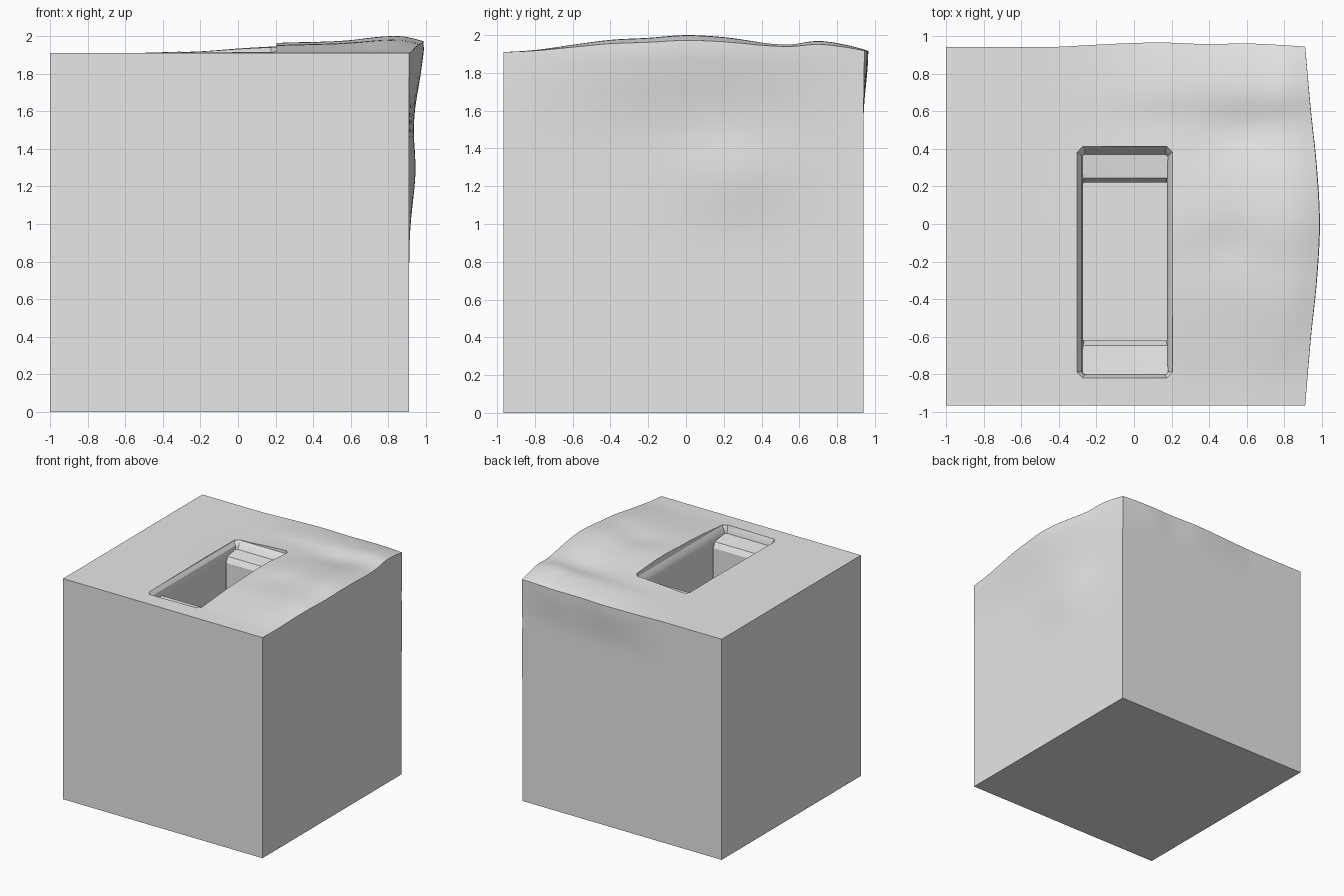
import bpy, bmesh, math

if "Cube" in bpy.data.objects:
    bpy.data.objects.remove(bpy.data.objects["Cube"])

X0, X1, Y0, Y1, TOP = -1.0, 0.91, -0.965, 0.94, 1.91


def curve(t, pts):
    """Smooth interpolation through (position, value) points, held at both ends."""
    if t <= pts[0][0]:
        return pts[0][1]
    if t >= pts[-1][0]:
        return pts[-1][1]

    def slope(i):
        a, b = pts[max(i - 1, 0)], pts[min(i + 1, len(pts) - 1)]
        return (b[1] - a[1]) / (b[0] - a[0])

    for i in range(len(pts) - 1):
        (p, v), (q, w) = pts[i], pts[i + 1]
        if t <= q:
            h = q - p
            s = (t - p) / h
            return ((2 * s**3 - 3 * s**2 + 1) * v + (s**3 - 2 * s**2 + s) * h * slope(i)
                    + (3 * s**2 - 2 * s**3) * w + (s**3 - s**2) * h * slope(i + 1))


def ramp(t, a, b):
    s = min(max((t - a) / (b - a), 0), 1)
    return s * s * (3 - 2 * s)


def blob(u, v, ru, rv):
    return math.exp(-(u / ru) ** 2 - (v / rv) ** 2)


# Swelling of the top (along x and y), right side and back
RISE_X = [(-0.5, 0), (-0.2, 0.012), (0, 0.035), (0.2, 0.052), (0.4, 0.06),
          (0.6, 0.07), (0.8, 0.09), (0.91, 0.062)]
RISE_Y = [(-0.965, 0), (-0.8, 0.12), (-0.6, 0.43), (-0.4, 0.72), (-0.2, 0.84), (0, 1),
          (0.2, 0.88), (0.4, 0.6), (0.55, 0.5), (0.7, 0.66), (0.85, 0.4), (0.94, 0.12)]
SIDE_Y = [(-0.965, 0), (-0.6, 0.4), (-0.3, 0.8), (0, 1), (0.3, 0.8), (0.6, 0.4), (0.94, 0)]
SIDE_Z = [(1.2, 0), (1.45, 0.1), (1.6, 0.35), (1.75, 0.75), (1.88, 1), (1.91, 0.95)]
BACK_X = [(-0.45, 0), (0.1, 0.025), (0.4, 0.016), (0.6, 0.02), (0.91, 0.004)]


def swell(co):
    x, y, z = co
    dz = curve(x, RISE_X) * curve(y, RISE_Y)
    dz -= 0.015 * blob(x - 0.6, y - 0.5, 0.2, 0.12)
    dz -= 0.012 * blob(x - 0.5, y + 0.1, 0.13, 0.13)
    dx = 0.08 * curve(y, SIDE_Y) * curve(z, SIDE_Z)
    dx += 0.032 * blob(y - 0.25, z - 1.28, 0.33, 0.24)
    dy = curve(x, BACK_X) * ramp(z, 1.55, TOP)
    co.x += dx * ramp(x, 0.6, X1)
    co.y += dy * ramp(y, 0.6, Y1)
    co.z += dz * ramp(z, 1.5, TOP)


def finish(name, bm, mat):
    bmesh.ops.recalc_face_normals(bm, faces=bm.faces)
    me = bpy.data.meshes.new(name)
    bm.to_mesh(me)
    bm.free()
    ob = bpy.data.objects.new(name, me)
    bpy.context.collection.objects.link(ob)
    me.materials.append(mat)
    return ob


grey = bpy.data.materials.new("plain grey")
grey.diffuse_color = (0.8, 0.8, 0.8, 1)
grey.use_nodes = True
grey.node_tree.nodes["Principled BSDF"].inputs["Base Color"].default_value = grey.diffuse_color

# Block with the swollen right half
bm = bmesh.new()
bmesh.ops.create_cube(bm, size=1)
bmesh.ops.subdivide_edges(bm, edges=bm.edges[:], cuts=43, use_grid_fill=True)
for v in bm.verts:
    v.co.x = X0 + (v.co.x + 0.5) * (X1 - X0)
    v.co.y = Y0 + (v.co.y + 0.5) * (Y1 - Y0)
    v.co.z = (v.co.z + 0.5) * TOP
    swell(v.co)
block = finish("block", bm, grey)

# Cutter for the pit: deep shaft, a ledge at each end, and a chamfered rim
bm = bmesh.new()


def ring(x0, x1, y0, y1, z, c):
    pts = [(x0 + c, y0), (x1 - c, y0), (x1, y0 + c), (x1, y1 - c),
           (x1 - c, y1), (x0 + c, y1), (x0, y1 - c), (x0, y0 + c)]
    return [bm.verts.new((x, y, z)) for x, y in pts]


rings = [ring(-0.270, 0.175, -0.62, 0.22, 0.95, 0.004),
         ring(-0.270, 0.175, -0.62, 0.22, 1.79, 0.004),
         ring(-0.272, 0.177, -0.645, 0.245, 1.835, 0.004),
         ring(-0.275, 0.180, -0.80, 0.37, 1.85, 0.012),
         ring(-0.280, 0.185, -0.805, 0.385, 1.88, 0.02),
         ring(-0.303, 0.205, -0.818, 0.412, 1.912, 0.03),
         ring(-0.303, 0.210, -0.818, 0.412, 2.2, 0.03)]
for a, b in zip(rings, rings[1:]):
    for i in range(8):
        j = (i + 1) % 8
        bm.faces.new((a[i], a[j], b[j], b[i]))
bm.faces.new(rings[0][::-1])
bm.faces.new(rings[-1])
cutter = finish("pit_cutter", bm, grey)
cutter.hide_render = True

# Cut the pit and smooth the soft areas only
bpy.context.view_layer.objects.active = block
block.select_set(True)
mod = block.modifiers.new("pit", 'BOOLEAN')
mod.operation = 'DIFFERENCE'
mod.solver = 'EXACT'
mod.object = cutter
bpy.ops.object.modifier_apply(modifier=mod.name)
bpy.data.objects.remove(cutter, do_unlink=True)
bpy.ops.object.shade_smooth_by_angle(angle=math.radians(25))
